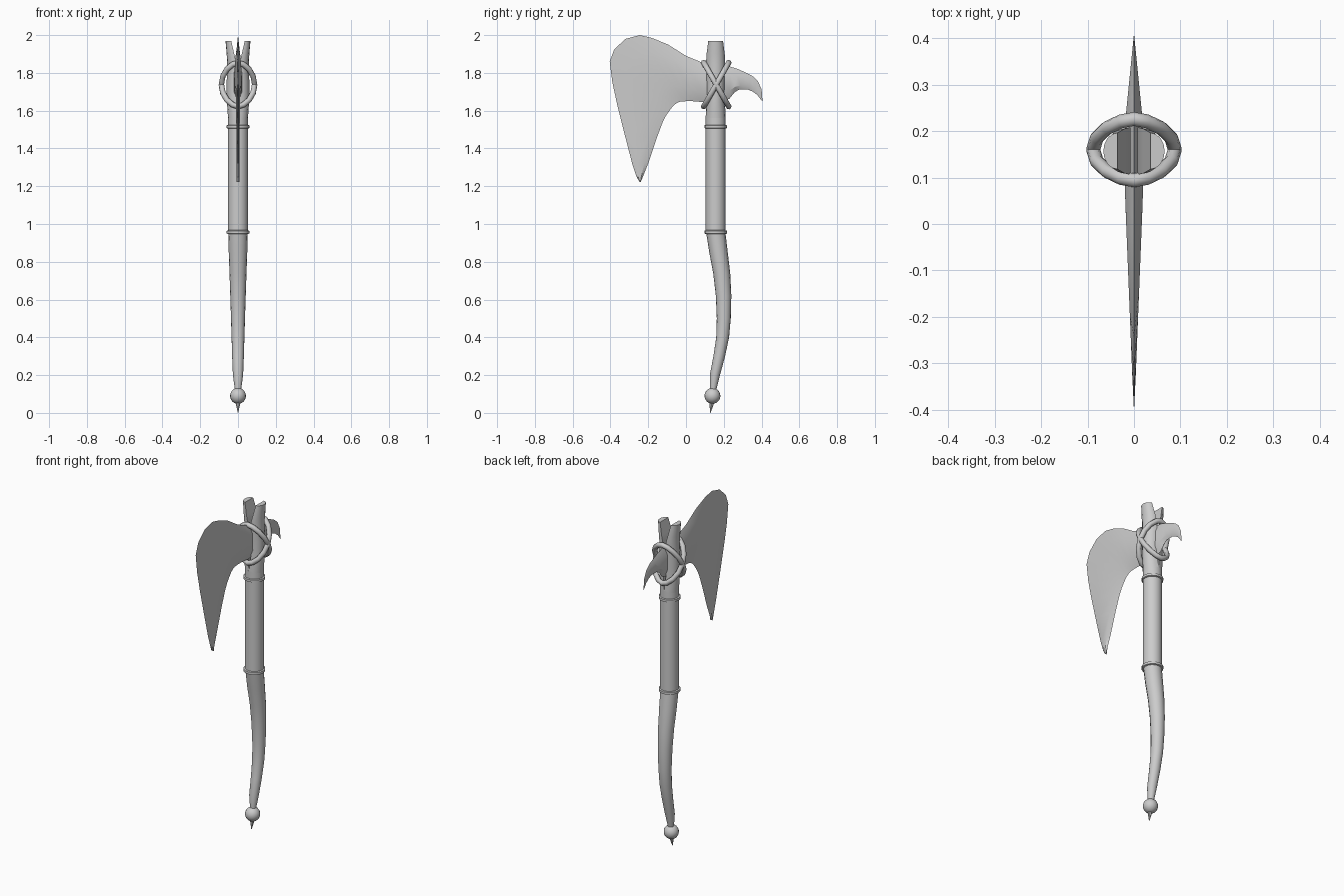
import bpy, bmesh
from math import sin, cos, pi

if "Cube" in bpy.data.objects:
    bpy.data.objects.remove(bpy.data.objects["Cube"])

AXIS = 0.157  # handle centre in y


def finish(name, bm, angle=35):
    bmesh.ops.remove_doubles(bm, verts=bm.verts, dist=1e-5)
    bmesh.ops.recalc_face_normals(bm, faces=bm.faces)
    me = bpy.data.meshes.new(name)
    bm.to_mesh(me)
    bm.free()
    ob = bpy.data.objects.new(name, me)
    bpy.context.collection.objects.link(ob)
    smooth(ob, angle)
    return ob


def smooth(ob, angle=35):
    bpy.ops.object.select_all(action='DESELECT')
    bpy.context.view_layer.objects.active = ob
    ob.select_set(True)
    bpy.ops.object.shade_smooth_by_angle(angle=angle * pi / 180)


def add_loft(bm, rings):
    """Skin a list of equal-length point rings and cap both ends."""
    vs = [[bm.verts.new(p) for p in r] for r in rings]
    n = len(vs[0])
    for a, b in zip(vs, vs[1:]):
        for i in range(n):
            j = (i + 1) % n
            bm.faces.new((a[i], a[j], b[j], b[i]))
    bm.faces.new(vs[0])
    bm.faces.new(vs[-1])


def tube(name, stations, n=16):
    """Vertical round loft from (y, z, radius) stations."""
    bm = bmesh.new()
    add_loft(bm, [[(r * cos(2 * pi * i / n), y + r * sin(2 * pi * i / n), z)
                   for i in range(n)] for y, z, r in stations])
    return finish(name, bm)


# Curved lower grip and straight shaft
tube("grip", [(0.142, 0.11, 0.016), (0.146, 0.14, 0.019), (0.153, 0.2, 0.027),
              (0.176, 0.3, 0.031), (0.194, 0.4, 0.034), (0.2, 0.5, 0.037),
              (0.199, 0.62, 0.041), (0.189, 0.74, 0.045), (0.172, 0.85, 0.049),
              (AXIS, 0.96, 0.051)])
tube("shaft", [(AXIS, 0.95, 0.053), (AXIS, 1.57, 0.053)])

# Collars
for label, z in (("lower", 0.957), ("upper", 1.515)):
    tube(label + "_collar", [(AXIS, z - 0.01, 0.053), (AXIS, z - 0.007, 0.06),
                             (AXIS, z + 0.007, 0.06), (AXIS, z + 0.01, 0.053)])

# Pommel ball and its small spike
bm = bmesh.new()
bmesh.ops.create_uvsphere(bm, u_segments=16, v_segments=12, radius=0.042)
bmesh.ops.translate(bm, verts=bm.verts, vec=(0, 0.14, 0.09))
finish("pommel", bm)
tube("pommel_spike", [(0.137, 0.06, 0.014), (0.134, 0.035, 0.009), (0.129, 0, 0.001)], 8)

# Split handle top: two prongs gripping the blade (z, inner x, outer x, half depth)
prong = [(1.56, 0.0, 0.053, 0.053), (1.61, 0.003, 0.056, 0.051),
         (1.66, 0.008, 0.06, 0.045), (1.75, 0.01, 0.06, 0.049),
         (1.85, 0.008, 0.057, 0.051), (1.9, 0.02, 0.06, 0.048),
         (1.97, 0.036, 0.066, 0.039)]
bm = bmesh.new()
for s in (-1, 1):
    add_loft(bm, [[(s * (xi + (xo - xi) * cos(a)), AXIS + ry * sin(a), z)
                   for a in [-pi / 2 + pi * i / 8 for i in range(9)]]
                  for z, xi, xo, ry in prong])
finish("split_prongs", bm)

# Blade and rear spike: lofted between paired outer/inner edge points (y, z)
pairs = [((-.245, 1.222), (-.24, 1.222)), ((-.262, 1.25), (-.228, 1.25)),
         ((-.285, 1.32), (-.2, 1.32)), ((-.325, 1.475), (-.155, 1.455)),
         ((-.365, 1.635), (-.125, 1.535)), ((-.39, 1.75), (-.105, 1.575)),
         ((-.404, 1.86), (-.085, 1.603)), ((-.38, 1.925), (-.072, 1.62)),
         ((-.32, 1.98), (-.06, 1.632)), ((-.245, 2.0), (-.045, 1.642)),
         ((-.18, 1.985), (-.03, 1.648)), ((-.095, 1.95), (0, 1.65)),
         ((0, 1.89), (.035, 1.65)), ((.085, 1.855), (.095, 1.645)),
         ((.17, 1.845), (.17, 1.645)), ((.235, 1.833), (.23, 1.663)),
         ((.275, 1.82), (.255, 1.695)), ((.32, 1.8), (.28, 1.711)),
         ((.35, 1.785), (.33, 1.711)), ((.378, 1.76), (.355, 1.7)),
         ((.4, 1.715), (.378, 1.683)), ((.405, 1.65), (.403, 1.65))]


def thick(y):
    return max(0.0005, min(0.02, 0.02 * (y + 0.42) / 0.5, 0.02 * (0.41 - y) / 0.2))


rings = []
for a, b in pairs:
    ring = []
    for t, s in ((0, 0), (.25, 1), (.75, 1), (1, 0), (.75, -1), (.25, -1)):
        y, z = (a[k] + (b[k] - a[k]) * t for k in (0, 1))
        ring.append((s * thick(y), y, z))
    rings.append(ring)
bm = bmesh.new()
add_loft(bm, rings)
finish("blade", bm, 30)

# Crossed binding loops
for label, s in (("first", 1), ("second", -1)):
    cu = bpy.data.curves.new(label + "_binding", 'CURVE')
    cu.dimensions = '3D'
    cu.bevel_depth = 0.015
    cu.bevel_resolution = 2
    sp = cu.splines.new('POLY')
    n = 16
    sp.points.add(n - 1)
    for i, p in enumerate(sp.points):
        c, d = cos(2 * pi * i / n), sin(2 * pi * i / n)
        p.co = (0.088 * c * abs(c) ** 0.2, AXIS + 0.003 + s * 0.066 * d, 1.738 + 0.116 * d, 1)
    sp.use_cyclic_u = True
    ob = bpy.data.objects.new(label + "_binding", cu)
    bpy.context.collection.objects.link(ob)
    bpy.ops.object.select_all(action='DESELECT')
    bpy.context.view_layer.objects.active = ob
    ob.select_set(True)
    bpy.ops.object.convert(target='MESH')
    smooth(bpy.context.view_layer.objects.active, 50)
